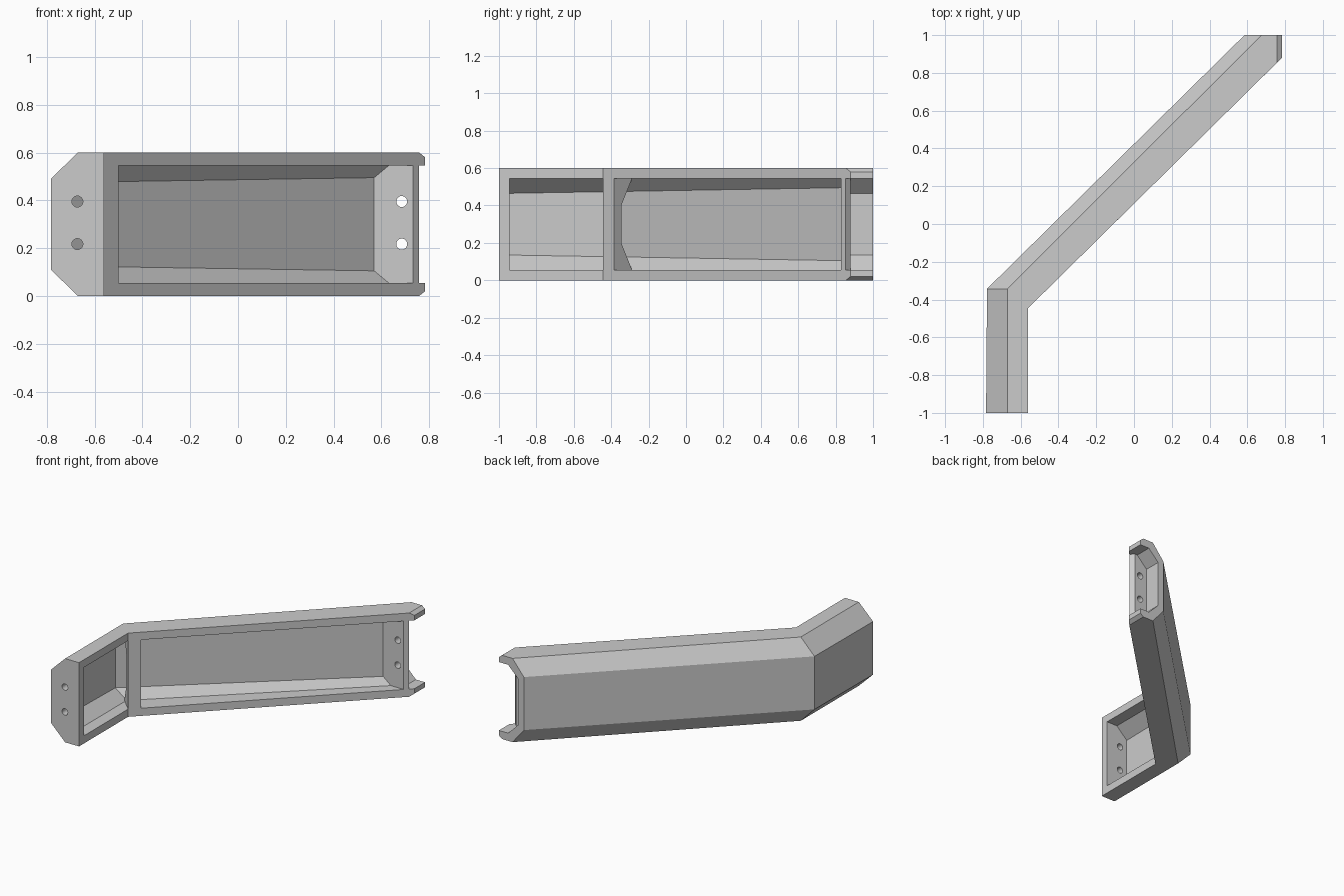
import bpy
import bmesh
import math

cube = bpy.data.objects.get("Cube")
if cube:
    bpy.data.objects.remove(cube, do_unlink=True)

H = 0.6      # beam height
WALL = 0.055  # top and bottom wall thickness

grey = bpy.data.materials.new("plain_grey")
grey.use_nodes = True
grey.diffuse_color = (0.6, 0.6, 0.6, 1)
grey.node_tree.nodes["Principled BSDF"].inputs["Base Color"].default_value = (0.6, 0.6, 0.6, 1)


def loft(name, rings):
    """Closed solid through rings with equal point counts."""
    bm = bmesh.new()
    loops = [[bm.verts.new(p) for p in ring] for ring in rings]
    n = len(loops[0])
    for a, b in zip(loops, loops[1:]):
        for i in range(n):
            j = (i + 1) % n
            bm.faces.new((a[i], a[j], b[j], b[i]))
    bm.faces.new(loops[0])
    bm.faces.new(loops[-1])
    bmesh.ops.recalc_face_normals(bm, faces=bm.faces)
    mesh = bpy.data.meshes.new(name)
    bm.to_mesh(mesh)
    bm.free()
    mesh.materials.append(grey)
    obj = bpy.data.objects.new(name, mesh)
    bpy.context.collection.objects.link(obj)
    return obj


def section(rim, kink, floor, edge, low):
    """Six-sided beam section, mirrored about mid height, from plan points."""
    lower = [(*rim, edge), (*kink, edge), (*floor, low)]
    return lower + [(x, y, H - z) for x, y, z in reversed(lower)]


def prism(name, plan, z0, z1):
    return loft(name, [[(x, y, z) for x, y in plan] for z in (z0, z1)])


def cut(target, tool, operation="DIFFERENCE"):
    tool.hide_render = True
    mod = target.modifiers.new(tool.name, "BOOLEAN")
    mod.operation = operation
    mod.solver = "EXACT"
    mod.object = tool
    bpy.context.view_layer.objects.active = target
    bpy.ops.object.modifier_apply(modifier=mod.name)
    bpy.data.objects.remove(tool, do_unlink=True)


# Bent beam with chamfered outer edges
beam = loft("bent_beam", [
    section((-0.56, -1), (-0.67, -1), (-0.783, -1), 0, 0.11),
    section((-0.56, -0.445), (-0.67, -0.343), (-0.778, -0.343), 0, 0.11),
    section((0.905, 1), (0.675, 1), (0.585, 1), 0, 0.11),
])

# Trim the far end square with small corner chamfers
half = [(-1, -0.02), (0.733, -0.02), (0.783, 0.02)]
trim = half + [(x, H - z) for x, z in reversed(half)]
cut(beam, loft("end_trim", [[(x, y, z) for x, z in trim] for y in (-1.1, 1.1)]), "INTERSECT")

# Continuous pocket round the bend, getting shallower towards the far plate
cut(beam, loft("pocket", [
    section((-0.52, -0.945), (-0.645, -0.945), (-0.73, -0.945), WALL, 0.135),
    section((-0.52, -0.494), (-0.645, -0.34), (-0.73, -0.346), WALL, 0.125),
    section((0.83, 0.83), (0.63, 0.83), (0.57, 0.83), WALL, 0.105),
]))

# Open socket behind the far mounting plate
cut(beam, loft("end_socket", [
    section((0.9, y), (0.71, y), (0.63, y), WALL, 0.135) for y in (0.88, 1.1)]))
cut(beam, prism("plate_edge_cut",
                [(0.725, 0.885), (0.8, 0.81), (0.9, 0.81), (0.9, 0.885)], WALL, H - WALL))

# Bolt holes through both mounting plates
for x, y in ((-0.672, -0.98), (0.685, 0.86)):
    for z in (0.217, 0.395):
        rings = [[(x + 0.023 * math.cos(a), y + d, z + 0.023 * math.sin(a))
                  for a in (math.tau * i / 24 for i in range(24))] for d in (-0.06, 0.06)]
        cut(beam, loft("bolt_hole", rings))

# Arched rib across the pocket at the bend, square to the long arm
rib_rings = []
for z, depth in ((WALL, 0.098), (0.2, 0.04), (0.4, 0.04), (H - WALL, 0.098)):
    rib_rings.append([(-0.56, -0.445, z), (-0.5, -0.386, z),
                      (-0.5 - depth, -0.386 + depth, z), (-0.56 - depth, -0.445 + depth, z)])
loft("bend_rib", rib_rings)
